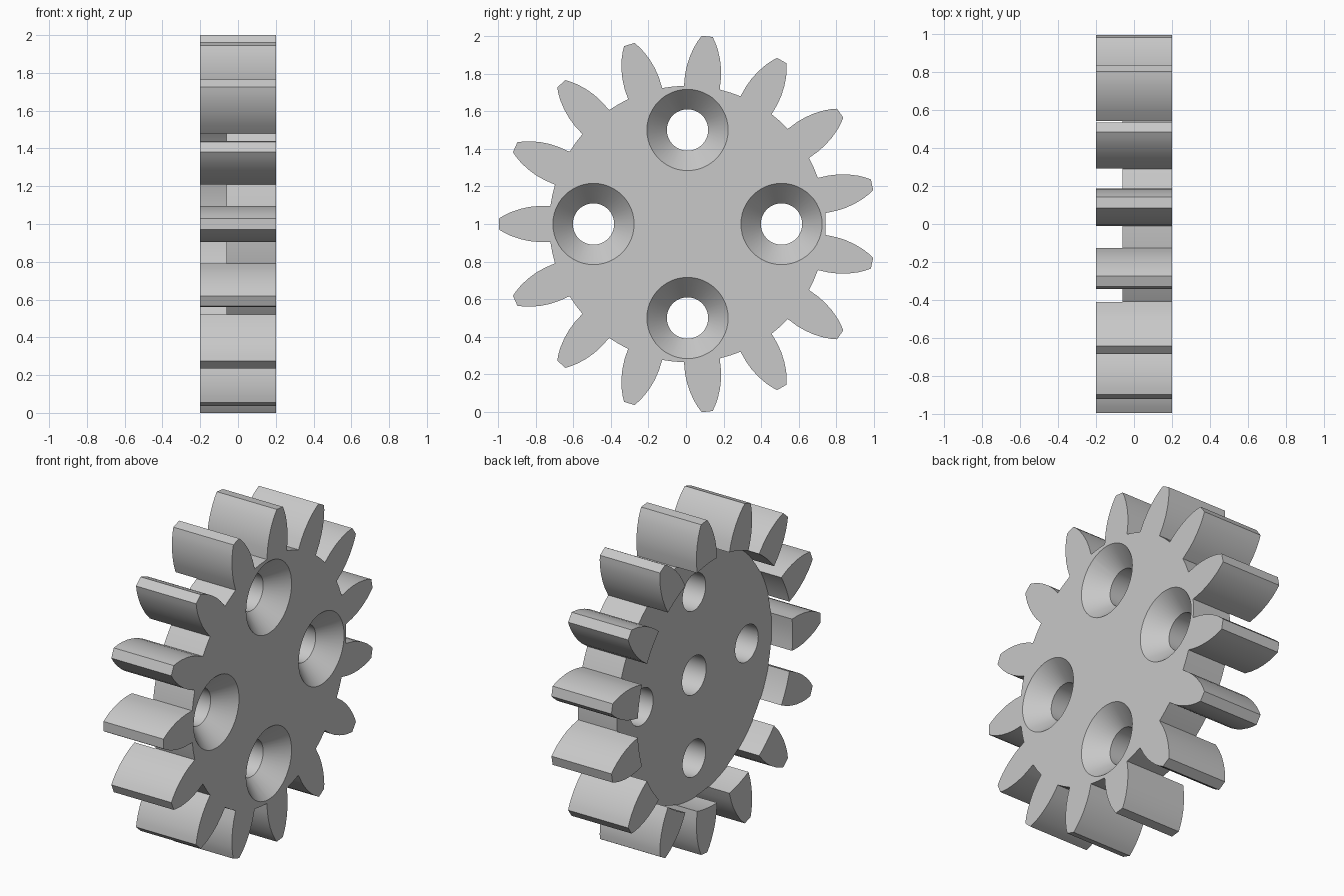
import bpy, bmesh
from math import sin, cos, pi, radians, hypot, atan2

if "Cube" in bpy.data.objects:
    bpy.data.objects.remove(bpy.data.objects["Cube"], do_unlink=True)

TEETH = 15
CY, CZ = 0.008, 1.0           # gear axis, running along x
BACK, WEB, FRONT = -0.2, -0.06, 0.2
ROOT = 0.735

grey = bpy.data.materials.new("light_grey")
grey.use_nodes = True
colour = (0.58, 0.58, 0.58, 1)
grey.diffuse_color = colour
grey.node_tree.nodes["Principled BSDF"].inputs["Base Color"].default_value = colour


def make_object(name, bm):
    bmesh.ops.recalc_face_normals(bm, faces=bm.faces[:])
    mesh = bpy.data.meshes.new(name)
    bm.to_mesh(mesh)
    bm.free()
    mesh.materials.append(grey)
    obj = bpy.data.objects.new(name, mesh)
    bpy.context.collection.objects.link(obj)
    return obj


def lathe(name, profile, y, z, segments):
    """Closed solid turned about the x direction from (x, radius) pairs."""
    bm = bmesh.new()
    rings = [[bm.verts.new((x, y + r * cos(2 * pi * i / segments),
                            z + r * sin(2 * pi * i / segments)))
              for i in range(segments)] for x, r in profile]
    for a, b in zip(rings, rings[1:]):
        for i in range(segments):
            j = (i + 1) % segments
            bm.faces.new((a[i], a[j], b[j], b[i]))
    bm.faces.new(rings[0])
    bm.faces.new(rings[-1])
    return make_object(name, bm)


# Toothed outline: half a flank as (distance from axis, half width), mirrored per tooth
flank = [(0.729, 0.0955), (0.79, 0.096), (0.84, 0.091), (0.89, 0.08),
         (0.94, 0.063), (0.975, 0.046), (1.003, 0.029)]
tooth = [(d, -w) for d, w in flank] + [(d, w) for d, w in reversed(flank)]
bm = bmesh.new()
outline = []
for t in range(TEETH):
    a = pi + 2 * pi * t / TEETH
    for d, w in tooth:
        r, b = hypot(d, w), a + atan2(w, d)
        outline.append(bm.verts.new((BACK, CY + r * cos(b), CZ + r * sin(b))))
    mid = a + pi / TEETH       # middle of the gap
    outline.append(bm.verts.new((BACK, CY + ROOT * cos(mid), CZ + ROOT * sin(mid))))
face = bm.faces.new(outline)
extruded = bmesh.ops.extrude_face_region(bm, geom=[face])["geom"]
bmesh.ops.translate(bm, vec=(FRONT - BACK, 0, 0),
                    verts=[v for v in extruded if isinstance(v, bmesh.types.BMVert)])
gear = make_object("gear_wheel", bm)

# Round recess behind the web, blind centre bore and four countersunk holes
cutters = [
    lathe("recess_cutter", [(BACK - 0.1, 0.738), (WEB, 0.738)], CY, CZ, 96),
    lathe("bore_cutter", [(BACK, 0.115), (0.14, 0.115)], CY, CZ, 48),
]
for k in range(4):
    a = k * pi / 2
    cutters.append(lathe("screw_hole_cutter",
                         [(BACK - 0.05, 0.11), (FRONT - 0.115, 0.11),
                          (FRONT, 0.216), (FRONT + 0.05, 0.216)],
                         CY + 0.5 * cos(a), CZ + 0.5 * sin(a), 48))

bpy.ops.object.select_all(action='DESELECT')
bpy.context.view_layer.objects.active = gear
gear.select_set(True)
for cutter in cutters:
    cutter.hide_render = True
    mod = gear.modifiers.new("cut", 'BOOLEAN')
    mod.operation = 'DIFFERENCE'
    mod.solver = 'EXACT'
    mod.object = cutter
    bpy.ops.object.modifier_apply(modifier=mod.name)
    bpy.data.objects.remove(cutter, do_unlink=True)

bpy.ops.object.shade_smooth_by_angle(angle=radians(25))
